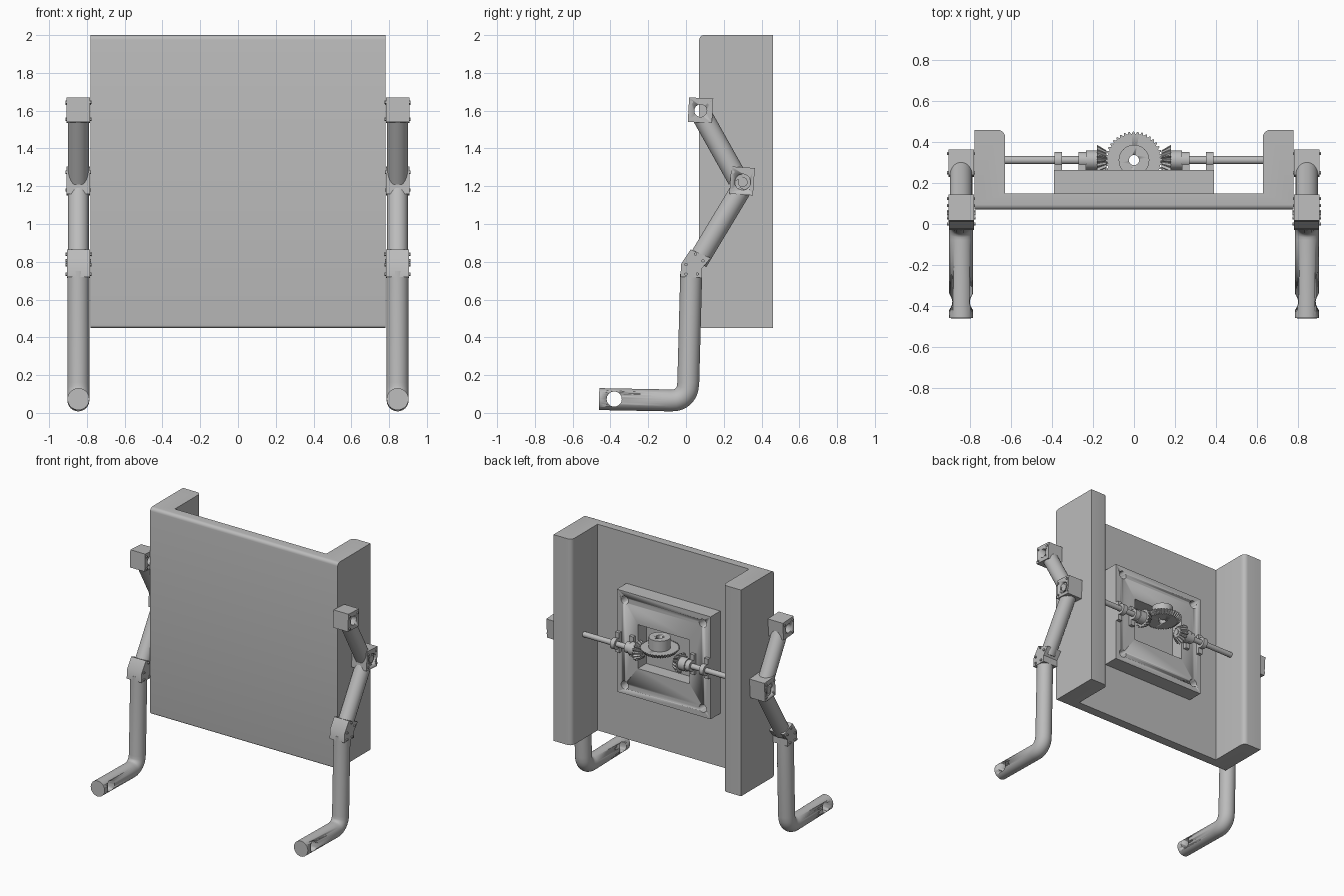
import bpy, bmesh
from math import pi, cos, sin, radians
from mathutils import Vector, Matrix

cube = bpy.data.objects.get("Cube")
if cube:
    bpy.data.objects.remove(cube, do_unlink=True)

grey = bpy.data.materials.new("plain grey")
grey.use_nodes = True
colour = (0.5, 0.5, 0.5, 1)
grey.diffuse_color = colour
grey.node_tree.nodes["Principled BSDF"].inputs["Base Color"].default_value = colour


def finish(name, bm, mirror=False):
    """Turn a bmesh into a smooth-by-angle object, optionally mirrored in x."""
    bmesh.ops.recalc_face_normals(bm, faces=bm.faces)
    me = bpy.data.meshes.new(name)
    bm.to_mesh(me)
    bm.free()
    me.materials.append(grey)
    ob = bpy.data.objects.new(name, me)
    bpy.context.collection.objects.link(ob)
    bpy.ops.object.select_all(action='DESELECT')
    ob.select_set(True)
    bpy.context.view_layer.objects.active = ob
    bpy.ops.object.shade_smooth_by_angle(angle=radians(35))
    if mirror:
        ob.modifiers.new("mirror", 'MIRROR')
    return ob


def add_box(bm, c, size, tilt=0):
    m = Matrix.Translation(c) @ Matrix.Rotation(radians(tilt), 4, 'X') @ Matrix.Diagonal((*size, 1))
    bmesh.ops.create_cube(bm, size=1, matrix=m)


def add_cyl(bm, p, q, r, r2=None, seg=32):
    p, q = Vector(p), Vector(q)
    d = q - p
    m = Matrix.Translation((p + q) / 2) @ d.to_track_quat('Z', 'Y').to_matrix().to_4x4()
    bmesh.ops.create_cone(bm, cap_ends=True, segments=seg, radius1=r,
                          radius2=r if r2 is None else r2, depth=d.length, matrix=m)


def add_prism(bm, pts, depth):
    """Extrude a closed outline of 3D points along the vector depth."""
    f = bm.faces.new([bm.verts.new(p) for p in pts])
    ext = bmesh.ops.extrude_face_region(bm, geom=[f])
    bmesh.ops.translate(bm, vec=depth, verts=[v for v in ext["geom"] if isinstance(v, bmesh.types.BMVert)])


def add_gear(bm, p, q, r, r2, teeth, tooth):
    """Toothed frustum from p to q."""
    p, q = Vector(p), Vector(q)
    rot = (q - p).to_track_quat('Z', 'Y').to_matrix()
    n, rings = teeth * 4, []
    for centre, rad in ((p, r), (q, r2)):
        ring = []
        for i in range(n):
            a, k = 2 * pi * i / n, rad - (tooth if i % 4 > 1 else 0)
            ring.append(bm.verts.new(centre + rot @ Vector((k * cos(a), k * sin(a), 0))))
        rings.append(ring)
    for i in range(n):
        j = (i + 1) % n
        bm.faces.new((rings[0][i], rings[0][j], rings[1][j], rings[1][i]))
    bm.faces.new(rings[0])
    bm.faces.new(rings[1])


def cut(ob, bm):
    """Subtract the bmesh from the object and discard the cutter."""
    cutter = finish("cutter", bm)
    cutter.hide_render = True
    mod = ob.modifiers.new("cut", 'BOOLEAN')
    mod.operation, mod.solver, mod.object = 'DIFFERENCE', 'EXACT', cutter
    while ob.modifiers[0] != mod:
        ob.modifiers.move(len(ob.modifiers) - 1, 0)
    bpy.ops.object.select_all(action='DESELECT')
    bpy.context.view_layer.objects.active = ob
    ob.select_set(True)
    bpy.ops.object.modifier_apply(modifier="cut")
    bpy.data.objects.remove(cutter, do_unlink=True)


# Back panel: U-shaped channel with rounded edges
LOW, HIGH = 0.45, 2.0
bm = bmesh.new()
half = [(0.78, 0.07), (0.78, 0.46), (0.63, 0.46), (0.63, 0.15)]
outline = half + [(-x, y) for x, y in reversed(half)]
add_prism(bm, [(x, y, LOW) for x, y in outline], (0, 0, HIGH - LOW))


def round_edges(test, r):
    edges = [e for e in bm.edges if test(*[v.co for v in e.verts])]
    bmesh.ops.bevel(bm, geom=edges, offset=r, segments=5, affect='EDGES', profile=0.5)


def upright(x, y):
    return lambda a, b: all(abs(abs(v.x) - x) < 1e-4 and abs(v.y - y) < 1e-4 for v in (a, b))


round_edges(upright(0.63, 0.15), 0.05)
round_edges(upright(0.63, 0.46), 0.035)
for level, r in ((HIGH, 0.025), (LOW, 0.014)):
    round_edges(lambda a, b: all(abs(v.z - level) < 1e-4 and v.y < 0.071 for v in (a, b)), r)
finish("back_panel", bm)

# Mounting plate with pocket and corner holes
MID = 1.235
bm = bmesh.new()
add_box(bm, (0, 0.207, MID), (0.78, 0.116, 0.77))
plate = finish("mounting_plate", bm)
bm = bmesh.new()
add_box(bm, (0, 0.26, MID), (0.43, 0.19, 0.33))
for x in (-0.325, 0.325):
    for z in (-0.32, 0.32):
        add_cyl(bm, (x, 0.155, MID + z), (x, 0.3, MID + z), 0.03, seg=24)
cut(plate, bm)

# Drive shafts, pinions and collars
AY = 0.312
bm = bmesh.new()
add_cyl(bm, (0.13, AY, MID), (0.64, AY, MID), 0.02, seg=24)
finish("drive_shaft", bm, True)
bm = bmesh.new()
add_gear(bm, (0.135, AY, MID), (0.18, AY, MID), 0.048, 0.075, 16, 0.014)
finish("pinion_gear", bm, True)
bm = bmesh.new()
add_cyl(bm, (0.175, AY, MID), (0.235, AY, MID), 0.047)
finish("pinion_hub", bm, True)

# Shaft bearings: a ring on a winged foot
for x, name in ((0.253, "inner_bearing"), (0.37, "outer_bearing")):
    bm = bmesh.new()
    add_box(bm, (x, 0.275, MID), (0.035, 0.03, 0.15))
    add_cyl(bm, (x - 0.0175, AY, MID), (x + 0.0175, AY, MID), 0.04)
    finish(name, bm, True)

# Crown gear with hub, bored through
bm = bmesh.new()
add_gear(bm, (0, AY, 1.275), (0, AY, 1.305), 0.115, 0.14, 40, 0.011)
gear = finish("crown_gear", bm)
bm = bmesh.new()
add_cyl(bm, (0, AY, 1.30), (0, AY, 1.385), 0.075)
hub = finish("crown_gear_hub", bm)
holed = [gear, hub]
for z, name in ((1.405, "lower_gear_bearing"), (1.545, "upper_gear_bearing")):
    bm = bmesh.new()
    add_box(bm, (0, 0.28, z), (0.14, 0.035, 0.035))
    add_cyl(bm, (0, AY, z - 0.0175), (0, AY, z + 0.0175), 0.045)
    holed.append(finish(name, bm))
for ob in holed:
    bm = bmesh.new()
    add_cyl(bm, (0, AY, 1.2), (0, AY, 1.7), 0.025, seg=24)
    cut(ob, bm)

# Lower leg: bent tube with a cross hole near the tip
AX, R = 0.845, 0.058
path = [(-0.46, 0.073), (-0.08, 0.066)]
path += [(-0.07 + 0.08 * sin(a), 0.146 - 0.08 * cos(a)) for a in [pi / 16 * i for i in range(1, 8)]]
path += [(0.012, 0.16), (0.028, 0.75)]
bm = bmesh.new()
rings = []
for i, (y, z) in enumerate(path):
    a, b = path[max(i - 1, 0)], path[min(i + 1, len(path) - 1)]
    t = Vector((0, b[0] - a[0], b[1] - a[1])).normalized()
    side = t.cross(Vector((1, 0, 0)))
    rings.append([bm.verts.new(Vector((AX + R * cos(k), y, z)) + side * R * sin(k))
                  for k in [2 * pi * j / 32 for j in range(32)]])
for a, b in zip(rings, rings[1:]):
    for j in range(32):
        k = (j + 1) % 32
        bm.faces.new((a[j], a[k], b[k], b[j]))
bm.faces.new(rings[0])
bm.faces.new(rings[-1])
leg = finish("lower_leg", bm, True)
bm = bmesh.new()
add_cyl(bm, (0.7, -0.38, 0.073), (1, -0.38, 0.073), 0.04)
cut(leg, bm)

# Middle and upper arm tubes
for name, p, q in (("middle_arm", (0.06, 0.80), (0.295, 1.19)), ("upper_arm", (0.275, 1.235), (0.09, 1.565))):
    bm = bmesh.new()
    add_cyl(bm, (AX, *p), (AX, *q), 0.055)
    finish(name, bm, True)

# Knee bracket joining lower leg and middle arm
bm = bmesh.new()
knee = [(-0.03, 0.72), (0.085, 0.715), (0.085, 0.765), (0.13, 0.82), (0.025, 0.865), (-0.025, 0.79)]
add_prism(bm, [(0.783, y, z) for y, z in knee], (0.122, 0, 0))
finish("knee_bracket", bm, True)

# Elbow block with a ringed pivot recess
bm = bmesh.new()
add_box(bm, (AX, 0.297, 1.228), (0.124, 0.125, 0.145), -4)
elbow = finish("elbow_block", bm, True)
bm = bmesh.new()
add_cyl(bm, (0.89, 0.3, 1.222), (0.95, 0.3, 1.222), 0.042)
cut(elbow, bm)
bm = bmesh.new()
add_cyl(bm, (0.85, 0.3, 1.222), (0.9, 0.3, 1.222), 0.026)
finish("elbow_pin", bm, True)

# Shoulder block with pivot hole
bm = bmesh.new()
add_box(bm, (AX, 0.077, 1.602), (0.124, 0.128, 0.13), -3)
shoulder = finish("shoulder_block", bm, True)
bm = bmesh.new()
add_cyl(bm, (0.7, 0.077, 1.6), (1, 0.077, 1.6), 0.033)
cut(shoulder, bm)

# Small bolt heads on the joint blocks
bm = bmesh.new()
bolts = [(0, 0.735), (0.06, 0.735), (0, 0.785), (0.05, 0.84), (0.09, 0.805),
         (0.25, 1.275), (0.345, 1.275), (0.25, 1.18), (0.345, 1.18),
         (0.03, 1.555), (0.03, 1.645), (0.125, 1.64)]
for y, z in bolts:
    add_cyl(bm, (0.775, y, z), (0.914, y, z), 0.009, seg=6)
finish("joint_bolts", bm, True)
